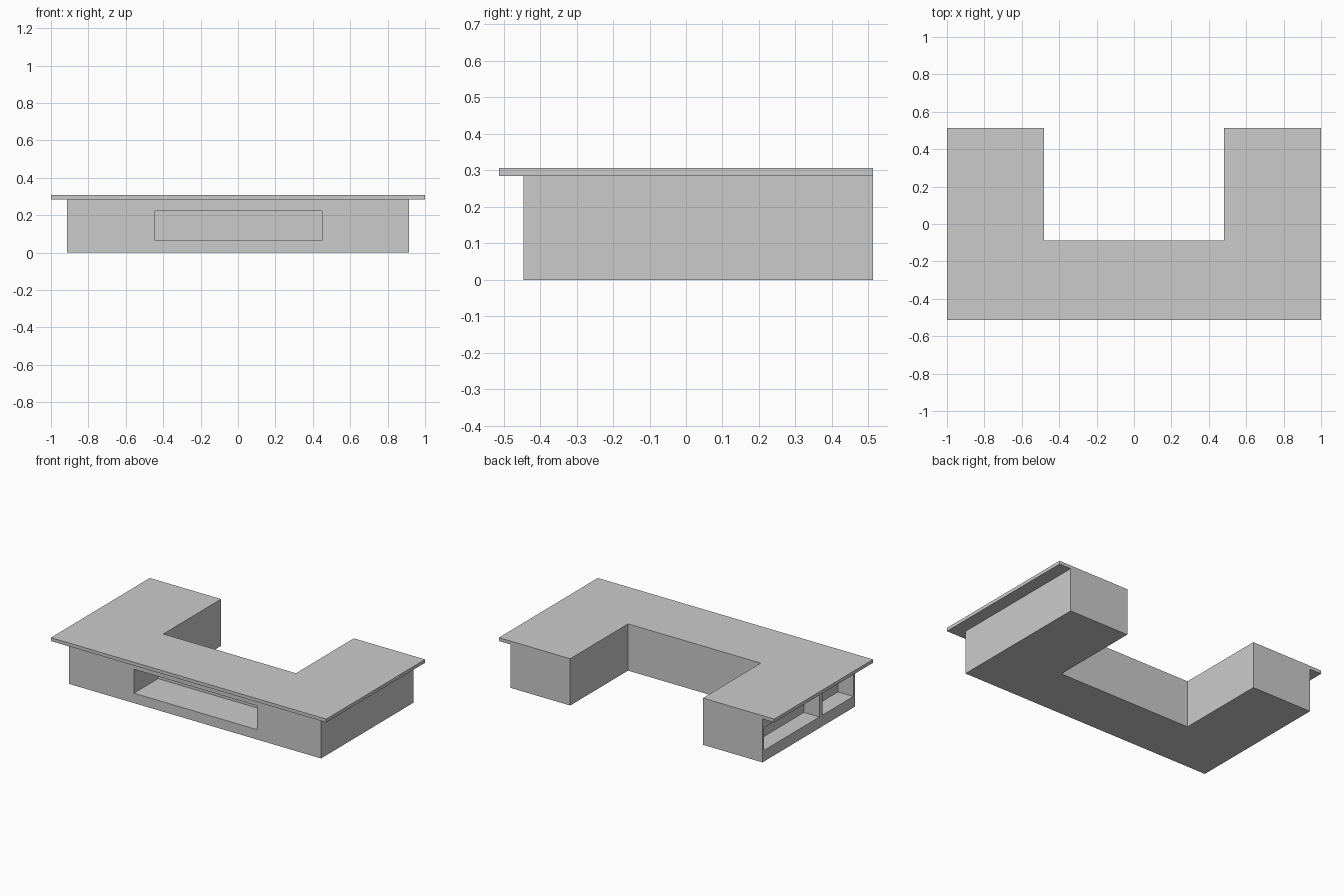
import bpy
import bmesh

if "Cube" in bpy.data.objects:
    bpy.data.objects.remove(bpy.data.objects["Cube"])

INNER_X, INNER_Y, BACK = 0.482, -0.087, 0.513
BASE_X, BASE_FRONT = 0.915, -0.445
TOP_Z, COUNTER_Z = 0.285, 0.307


def add_object(name, bm):
    bmesh.ops.recalc_face_normals(bm, faces=bm.faces)
    mesh = bpy.data.meshes.new(name)
    bm.to_mesh(mesh)
    bm.free()
    obj = bpy.data.objects.new(name, mesh)
    bpy.context.collection.objects.link(obj)
    return obj


def prism(name, outline, z0, z1):
    """Extrude a flat outline from z0 up to z1."""
    bm = bmesh.new()
    face = bm.faces.new([bm.verts.new((x, y, z0)) for x, y in outline])
    top = bmesh.ops.extrude_face_region(bm, geom=[face])["geom"]
    bmesh.ops.translate(bm, vec=(0, 0, z1 - z0),
                        verts=[v for v in top if isinstance(v, bmesh.types.BMVert)])
    return add_object(name, bm)


def u_outline(half_x, front):
    right = [(half_x, front), (half_x, BACK), (INNER_X, BACK), (INNER_X, INNER_Y)]
    return right + [(-x, y) for x, y in reversed(right)]


def carve(target, name, x0, x1, y0, y1, z0, z1):
    """Cut a box-shaped niche out of the target."""
    cutter = prism(name, [(x0, y0), (x1, y0), (x1, y1), (x0, y1)], z0, z1)
    cutter.hide_render = True
    cutter.hide_viewport = True
    mod = target.modifiers.new(name, "BOOLEAN")
    mod.operation = "DIFFERENCE"
    mod.solver = "EXACT"
    mod.object = cutter


# U-shaped cabinet and the overhanging worktop
cabinet = prism("cabinet", u_outline(BASE_X, BASE_FRONT), 0, TOP_Z)
prism("worktop", u_outline(1.0, -BACK), TOP_Z, COUNTER_Z)

# Long display niche in the front
carve(cabinet, "front_niche_cutter", -0.445, 0.449, BASE_FRONT - 0.1, BASE_FRONT + 0.25, 0.065, 0.222)

# Two open shelves in the left side, with a thin divider between them
for i, (y0, y1) in enumerate([(-0.43, -0.107), (-0.077, 0.5)]):
    carve(cabinet, f"side_niche_cutter_{i}", -BASE_X - 0.1, -BASE_X + 0.112, y0, y1, 0.073, 0.222)

# Apply the cuts and drop the cutters
bpy.context.view_layer.update()
depsgraph = bpy.context.evaluated_depsgraph_get()
cut_mesh = bpy.data.meshes.new_from_object(cabinet.evaluated_get(depsgraph))
cutters = [m.object for m in cabinet.modifiers]
cabinet.modifiers.clear()
cabinet.data = cut_mesh
for cutter in cutters:
    bpy.data.objects.remove(cutter)
